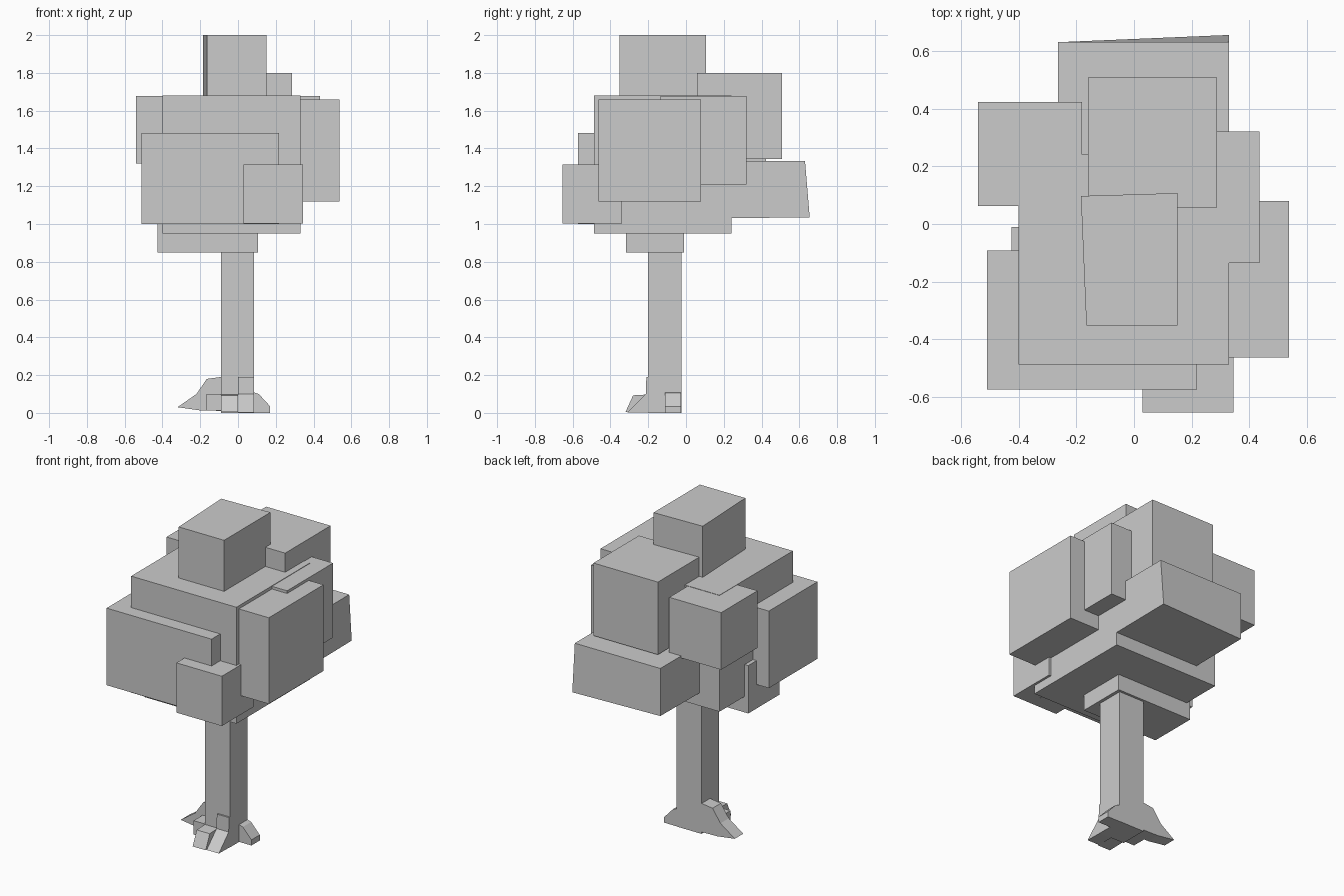
import bpy

if "Cube" in bpy.data.objects:
    bpy.data.objects.remove(bpy.data.objects["Cube"])


def mesh(name, verts, faces):
    me = bpy.data.meshes.new(name)
    me.from_pydata(verts, [], faces)
    ob = bpy.data.objects.new(name, me)
    bpy.context.collection.objects.link(ob)
    import bmesh
    bm = bmesh.new()
    bm.from_mesh(me)
    bmesh.ops.recalc_face_normals(bm, faces=bm.faces)
    bm.to_mesh(me)
    bm.free()
    return ob


def prism(name, profile, axis, lo, hi):
    """Extrude a closed profile: axis 'x' takes (y, z), axis 'y' takes (x, z)."""
    n = len(profile)
    put = (lambda t, p: (t, p[0], p[1])) if axis == 'x' else (lambda t, p: (p[0], t, p[1]))
    verts = [put(t, p) for t in (lo, hi) for p in profile]
    faces = [tuple(range(n)), tuple(range(n, 2 * n))]
    faces += [(i, (i + 1) % n, n + (i + 1) % n, n + i) for i in range(n)]
    return mesh(name, verts, faces)


def box(name, x, y, z):
    return prism(name, [(y[0], z[0]), (y[1], z[0]), (y[1], z[1]), (y[0], z[1])], 'x', *x)


# Trunk
box("trunk", (-0.09, 0.085), (-0.20, -0.025), (0.0, 1.0))

# Foliage blocks
blocks = {
    "foliage_core": ((-0.40, 0.33), (-0.487, 0.24), (0.95, 1.68)),
    "foliage_back_top": ((-0.16, 0.287), (0.057, 0.507), (1.345, 1.80)),
    "foliage_back_left": ((-0.54, -0.18), (0.063, 0.423), (1.32, 1.678)),
    "foliage_front": ((-0.51, 0.218), (-0.573, -0.092), (1.0, 1.483)),
    "foliage_front_small": ((0.03, 0.345), (-0.653, -0.34), (1.003, 1.315)),
    "foliage_right": ((0.0, 0.537), (-0.462, 0.08), (1.12, 1.66)),
    "foliage_right_back": ((-0.02, 0.435), (-0.135, 0.32), (1.21, 1.677)),
    "foliage_underside": ((-0.425, 0.105), (-0.317, -0.01), (0.85, 1.15)),
}
for name, dims in blocks.items():
    box(name, *dims)

# Slightly skewed blocks: move single corners of a box (0-3 low x, 4-7 high x)
top = box("foliage_top", (-0.165, 0.15), (-0.352, 0.107), (1.55, 2.0)).data.vertices
top[1].co.x = top[2].co.x = -0.184
top[1].co.y = top[2].co.y = 0.097
back = box("foliage_back_low", (-0.263, 0.33), (0.10, 0.63), (1.035, 1.333)).data.vertices
back[5].co.y = 0.655
back[4].co.z = back[0].co.z = 1.03

# Roots at the foot of the trunk
prism("root_left", [(-0.05, 0.19), (-0.09, 0.19), (-0.165, 0.18), (-0.22, 0.10),
                    (-0.32, 0.03), (-0.20, 0.013), (-0.05, 0.01)], 'y', -0.11, -0.027)
prism("root_right", [(0.05, 0.0), (0.17, 0.0), (0.17, 0.035), (0.11, 0.10), (0.05, 0.12)],
      'y', -0.11, -0.027)
box("root_left_block", (-0.168, -0.05), (-0.20, -0.10), (0.013, 0.10))
prism("root_front_left", [(-0.15, 0.01), (-0.32, 0.005), (-0.28, 0.093), (-0.15, 0.10)],
      'x', -0.09, 0.0)
prism("root_front_right", [(-0.15, 0.0), (-0.31, 0.003), (-0.212, 0.10), (-0.21, 0.19), (-0.15, 0.19)],
      'x', 0.0, 0.084)
